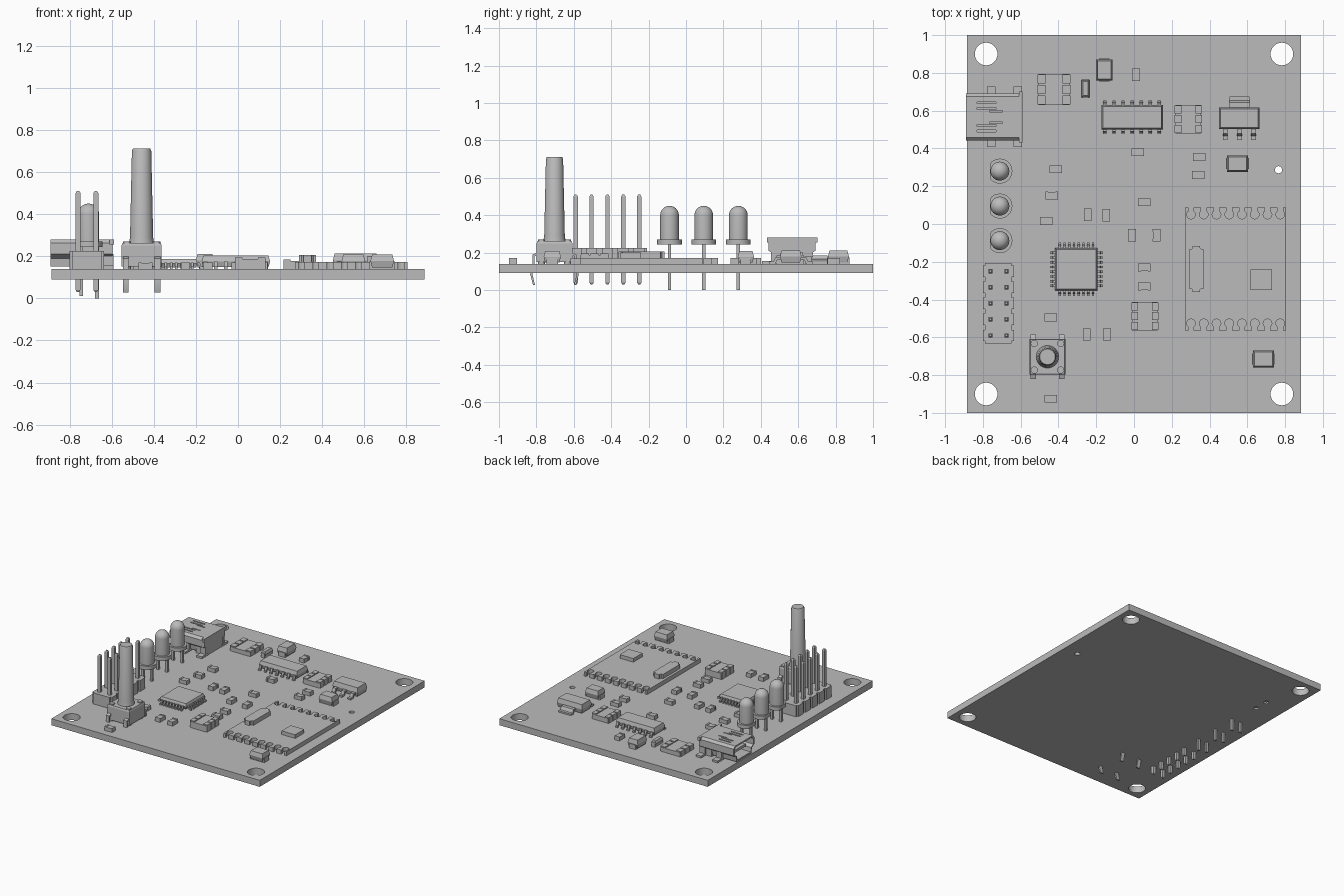
import bpy, bmesh, math
from mathutils import Matrix, Vector

cube = bpy.data.objects.get("Cube")
if cube:
    bpy.data.objects.remove(cube)

GREY = (0.5, 0.5, 0.5, 1)
grey = bpy.data.materials.new("plain grey")
grey.use_nodes = True
grey.diffuse_color = GREY
grey.node_tree.nodes["Principled BSDF"].inputs["Base Color"].default_value = GREY

BOTTOM, TOP = 0.09, 0.14   # board faces


def box(bm, cx, cy, w, d, z0, z1, low=0, high=0):
    """Box, with its bottom or top rim drawn in by low or high."""
    rings = []
    for z, inset in ((z0, low), (z1, high)):
        a, b = w / 2 - inset, d / 2 - inset
        rings.append([bm.verts.new((cx + a * i, cy + b * j, z))
                      for i, j in ((-1, -1), (1, -1), (1, 1), (-1, 1))])
    skin(bm, rings)


def skin(bm, rings):
    """Close a stack of matching rings into a solid."""
    n = len(rings[0])
    for r, s in zip(rings, rings[1:]):
        for i in range(n):
            j = (i + 1) % n
            bm.faces.new((r[i], r[j], s[j], s[i]))
    bm.faces.new(rings[0][::-1])
    bm.faces.new(rings[-1])


def lathe(bm, x, y, profile, sides=24, flat=None):
    """Turned solid from (radius, z) pairs, optionally flattened at -x."""
    rings = []
    for r, z in profile:
        ring = []
        for i in range(sides):
            a = math.tau * i / sides
            dx = r * math.cos(a)
            if flat is not None:
                dx = max(dx, -flat)
            ring.append(bm.verts.new((x + dx, y + r * math.sin(a), z)))
        rings.append(ring)
    skin(bm, rings)


def cylinder(bm, x, y, r, z0, z1, sides=24):
    lathe(bm, x, y, [(r, z0), (r, z1)], sides)


def prism(bm, outline, width, x, y, turn=0):
    """Outline in (outward, z), given width, turned about z."""
    place = Matrix.Translation((x, y, 0)) @ Matrix.Rotation(math.radians(turn), 4, "Z")
    rings = [[bm.verts.new(place @ Vector((u, s * width / 2, z))) for u, z in outline]
             for s in (-1, 1)]
    skin(bm, rings)


def lead(bm, x, y, turn, reach, width, rise):
    """Gull-wing lead starting at the package wall."""
    t = 0.012
    shape = [(-0.01, rise), (reach * 0.45, rise), (reach * 0.65, t), (reach, t),
             (reach, 0), (reach * 0.45, 0), (reach * 0.25, rise - t), (-0.01, rise - t)]
    prism(bm, [(u, TOP + z) for u, z in shape], width, x, y, turn)


def package(bm, cx, cy, w, d, z0, z1):
    """Moulded body with a parting line around the middle."""
    mid = (z0 + z1) / 2
    box(bm, cx, cy, w, d, z0, mid, low=0.008)
    box(bm, cx, cy, w, d, mid, z1, high=0.008)


def finish(name, bm, smooth=False):
    bmesh.ops.recalc_face_normals(bm, faces=bm.faces)
    mesh = bpy.data.meshes.new(name)
    bm.to_mesh(mesh)
    bm.free()
    mesh.materials.append(grey)
    ob = bpy.data.objects.new(name, mesh)
    bpy.context.collection.objects.link(ob)
    if smooth:
        activate(ob)
        bpy.ops.object.shade_smooth_by_angle(angle=math.radians(30))
    return ob


def activate(ob):
    for other in bpy.context.selected_objects:
        other.select_set(False)
    ob.select_set(True)
    bpy.context.view_layer.objects.active = ob


def cut(ob, bm):
    """Subtract the solids in bm from ob."""
    cutter = finish("cutter", bm)
    cutter.hide_render = True
    mod = ob.modifiers.new("holes", "BOOLEAN")
    mod.object, mod.operation, mod.solver = cutter, "DIFFERENCE", "EXACT"
    activate(ob)
    bpy.ops.object.modifier_apply(modifier=mod.name)
    bpy.data.objects.remove(cutter)


# Circuit board with mounting holes
bm = bmesh.new()
box(bm, 0, 0, 1.77, 2, BOTTOM, TOP)
board = finish("circuit_board", bm)
bm = bmesh.new()
for sx in (-1, 1):
    for sy in (-1, 1):
        cylinder(bm, sx * 0.783, sy * 0.9, 0.06, 0, 0.3, 32)
for x, y in ((0.765, 0.287), (-0.7, 0.51), (-0.7, 0.62)):
    cylinder(bm, x, y, 0.019, 0, 0.3, 16)
cut(board, bm)

# Pin header
bm = bmesh.new()
pins = bmesh.new()
for i in range(5):
    y = -0.59 + i * 0.085
    box(bm, -0.718, y, 0.165, 0.06, TOP, 0.225)
    box(bm, -0.718, y, 0.14, 0.0851, TOP, 0.225)
    for x in (-0.76, -0.675):
        box(pins, x, y, 0.023, 0.023, 0.04, 0.5)
        box(pins, x, y, 0.023, 0.023, 0.5, 0.51, high=0.006)
        box(pins, x, y, 0.023, 0.023, 0.03, 0.04, low=0.006)
finish("header_base", bm)
finish("header_pins", pins)

# Three indicator lamps
for i, y in enumerate((0.28, 0.095, -0.088)):
    bm = bmesh.new()
    dome = [(0.05 * math.cos(a), 0.4 + 0.05 * math.sin(a))
            for a in (math.radians(d) for d in range(0, 88, 12))]
    lathe(bm, -0.71, y, [(0.05, 0.27)] + dome, 32)
    lathe(bm, -0.71, y, [(0.066, 0.243), (0.066, 0.271)], 32, flat=0.052)
    for x in (-0.745, -0.67):
        box(bm, x, y, 0.018, 0.018, 0 if x > -0.7 else 0.012, 0.25)
    finish(f"lamp_{i + 1}", bm, True)

# Push button
BX, BY = -0.458, -0.703
bm = bmesh.new()
box(bm, BX, BY, 0.19, 0.19, 0.15, 0.25)
box(bm, BX, BY, 0.19, 0.19, 0.25, 0.262, high=0.004)
for sx in (-1, 1):
    for sy in (-1, 1):
        cylinder(bm, BX + sx * 0.07, BY + sy * 0.07, 0.019, TOP, 0.27, 16)
        leg = [(0.09, 0.2), (0.118, 0.19), (0.118, 0.13), (0.13, 0.085), (0.115, 0.028),
               (0.105, 0.028), (0.118, 0.085), (0.106, 0.13), (0.106, 0.18), (0.09, 0.185)]
        prism(bm, leg, 0.028, BX + sx * 0.075, BY, 90 * sy)
finish("button_base", bm, True)
bm = bmesh.new()
lathe(bm, BX, BY, [(0.06, 0.26), (0.055, 0.29), (0.046, 0.7), (0.041, 0.711)], 32)
finish("button_stem", bm, True)

# Socket shell, hollow and open at the board edge
UY = 0.567
half = [(0.09, 0.152), (0.095, 0.19), (0.125, 0.21), (0.125, 0.262), (0.108, 0.28)]
outline = half + [(-u, z) for u, z in reversed(half)]
inner = [(u * 0.9, 0.216 + (z - 0.216) * 0.82) for u, z in outline]
bm = bmesh.new()
prism(bm, outline, 0.295, -0.7425, UY, 90)
shell = finish("socket_shell", bm)
bm = bmesh.new()
prism(bm, inner, 0.29, -0.765, UY, 90)
cut(shell, bm)
bm = bmesh.new()
for s in (-1, 1):
    box(bm, -0.78, UY + s * 0.075, 0.1, 0.01, 0.25, 0.3)
    box(bm, -0.78, UY + s * 0.045, 0.1, 0.01, 0.25, 0.3)
    box(bm, -0.73, UY + s * 0.03, 0.07, 0.008, 0.25, 0.3)
cut(shell, bm)
bm = bmesh.new()
box(bm, -0.75, UY, 0.22, 0.13, 0.205, 0.225)
box(bm, -0.64, UY, 0.09, 0.2, TOP, 0.2)
box(bm, -0.6, UY, 0.02, 0.27, 0.255, 0.28)
for s in (-1, 1):
    cylinder(bm, -0.7, UY + s * 0.055, 0.017, 0.1, 0.16, 16)
    for x in (-0.755, -0.615):
        box(bm, x, UY + s * 0.12, 0.045, 0.08, TOP, 0.155)
        box(bm, x, UY + s * 0.105, 0.045, 0.015, TOP, 0.21)
finish("socket_tongue_and_tabs", bm)

# Square controller chip with leads on all sides
bm = bmesh.new()
package(bm, -0.305, -0.24, 0.225, 0.225, 0.146, 0.187)
for turn in range(0, 360, 90):
    c, s = round(math.cos(math.radians(turn))), round(math.sin(math.radians(turn)))
    for i in range(8):
        t = (i - 3.5) * 0.025
        lead(bm, -0.305 + c * 0.11 - s * t, -0.24 + s * 0.11 + c * t, turn, 0.031, 0.012, 0.03)
finish("controller_chip", bm)

# Long chip with two rows of leads
bm = bmesh.new()
package(bm, -0.01, 0.565, 0.325, 0.13, 0.148, 0.203)
for i in range(7):
    x = -0.01 + (i - 3) * 0.048
    for s in (-1, 1):
        lead(bm, x, 0.565 + s * 0.064, 90 * s, 0.024, 0.018, 0.036)
finish("long_chip", bm)

# Regulator with a tab and three leads
bm = bmesh.new()
package(bm, 0.558, 0.56, 0.215, 0.115, 0.146, 0.212)
lead(bm, 0.558, 0.615, 90, 0.06, 0.105, 0.036)
for i in (-1, 0, 1):
    lead(bm, 0.558 + i * 0.075, 0.505, -90, 0.06, 0.026, 0.036)
finish("regulator", bm)

# Radio module with edge slots, crystal and chip
MX, MY = 0.538, -0.238
bm = bmesh.new()
box(bm, MX, MY, 0.535, 0.65, TOP, 0.172)
module = finish("module_board", bm)
holes, slots = bmesh.new(), bmesh.new()
for i in range(8):
    x = MX + (i - 3.5) * 0.0675
    for s in (-1, 1):
        cylinder(holes, x, MY + s * 0.288, 0.023, 0.12, 0.2, 16)
        box(slots, x, MY + s * 0.32, 0.027, 0.06, 0.12, 0.2)
cut(module, holes)
cut(module, slots)
bm = bmesh.new()
box(bm, 0.33, -0.238, 0.08, 0.245, 0.17, 0.205)
bmesh.ops.bevel(bm, geom=[e for e in bm.edges if abs(e.verts[0].co.z - e.verts[1].co.z) > 0.01],
                offset=0.02, segments=3, affect="EDGES")
box(bm, 0.673, -0.295, 0.115, 0.11, 0.17, 0.2)
finish("module_parts", bm)

# Moulded capacitors and diodes: x, y, length, width, top, upright
for i, (x, y, length, width, top, upright) in enumerate((
        (0.548, 0.32, 0.12, 0.095, 0.208, False), (0.685, -0.715, 0.12, 0.1, 0.208, False),
        (-0.157, 0.815, 0.12, 0.095, 0.21, True), (-0.257, 0.717, 0.1, 0.05, 0.185, True))):
    bm = bmesh.new()
    w, d = (width, length) if upright else (length, width)
    k = 0.6
    package(bm, x, y, w - 0.008, d - 0.008, 0.147, top)
    box(bm, x, y, w * k if upright else w, d if upright else d * k, TOP, 0.175)
    finish(f"moulded_part_{i + 1}", bm)

# Resistor networks and oscillator, with raised end terminals
for name, x, y, w, d, top in (("network_a", 0.288, 0.555, 0.145, 0.15, 0.185),
                              ("network_b", 0.058, -0.488, 0.145, 0.152, 0.195),
                              ("oscillator", -0.423, 0.712, 0.175, 0.165, 0.18)):
    bm = bmesh.new()
    box(bm, x, y, w - 0.01, d, TOP, top - 0.008)
    for s in (-1, 1):
        for j in (-1, 0, 1):
            box(bm, x + s * w * 0.38, y + j * d * 0.34, w * 0.24, d * 0.28, TOP, top)
    finish(name, bm)

# Small chip resistors: lying and upright
lying = ((-0.415, 0.29), (-0.435, 0.15), (-0.465, 0.015), (0.02, 0.38), (0.345, 0.355),
         (0.34, 0.26), (0.055, 0.115), (0.055, -0.23), (0.055, -0.33), (-0.44, -0.495),
         (-0.44, -0.925))
upright = ((0.01, 0.79), (-0.245, 0.05), (-0.147, 0.047), (-0.01, -0.06), (0.12, -0.06),
           (-0.25, -0.585), (-0.143, -0.585))
bm = bmesh.new()
for spots, u, v in ((lying, 1, 0), (upright, 0, 1)):
    for x, y in spots:
        box(bm, x, y, 0.04 + 0.023 * u, 0.04 + 0.023 * v, TOP, 0.168)
        for s in (-1, 1):
            box(bm, x + s * 0.026 * u, y + s * 0.026 * v, 0.042 - 0.028 * u,
                0.042 - 0.028 * v, TOP, 0.171)
finish("small_resistors", bm)
